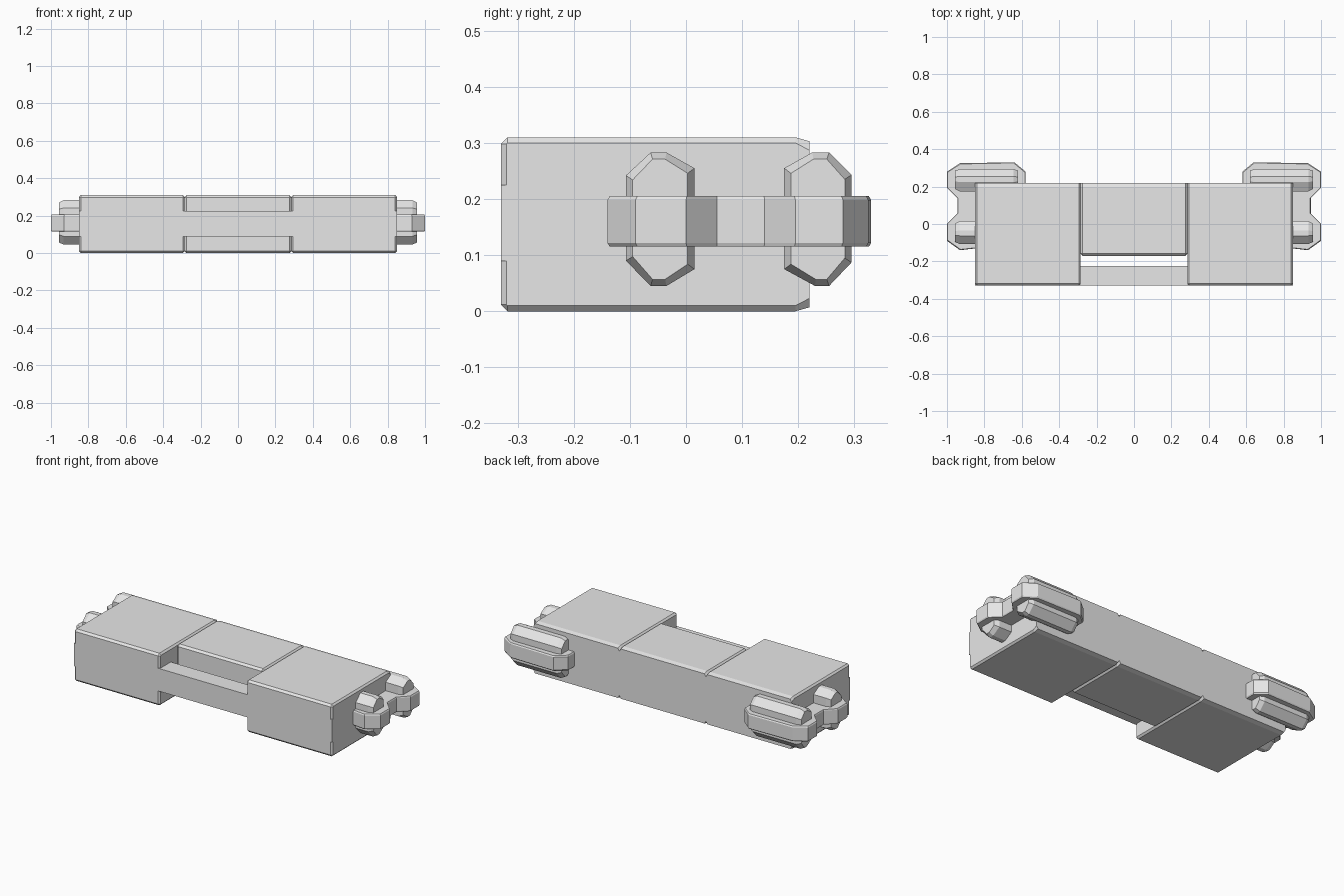
import bpy
import bmesh

if "Cube" in bpy.data.objects:
    bpy.data.objects.remove(bpy.data.objects["Cube"], do_unlink=True)

grey = bpy.data.materials.new("plain grey")
grey.use_nodes = True
grey.diffuse_color = (0.8, 0.8, 0.8, 1)
grey.node_tree.nodes["Principled BSDF"].inputs["Base Color"].default_value = grey.diffuse_color


def loft(name, rings):
    """Closed solid through matching rings of 3D points."""
    bm = bmesh.new()
    loops = [[bm.verts.new(p) for p in ring] for ring in rings]
    for a, b in zip(loops, loops[1:]):
        for i in range(len(a)):
            j = (i + 1) % len(a)
            bm.faces.new((a[i], a[j], b[j], b[i]))
    bm.faces.new(loops[0][::-1])
    bm.faces.new(loops[-1])
    bmesh.ops.recalc_face_normals(bm, faces=bm.faces)
    mesh = bpy.data.meshes.new(name)
    bm.to_mesh(mesh)
    bm.free()
    mesh.materials.append(grey)
    obj = bpy.data.objects.new(name, mesh)
    bpy.context.collection.objects.link(obj)
    return obj


def inset(points, d):
    """Shrink a 2D outline towards its centre by about d on each side."""
    us, vs = zip(*points)
    cu, cv = (min(us) + max(us)) / 2, (min(vs) + max(vs)) / 2
    su = 1 - 2 * d / (max(us) - min(us))
    sv = 1 - 2 * d / (max(vs) - min(vs))
    return [(cu + (u - cu) * su, cv + (v - cv) * sv) for u, v in points]


def mirror(obj):
    obj.modifiers.new("Mirror", "MIRROR").use_axis[0] = True
    return obj


# Main body: bevelled blocks swept along x
HEIGHT = 0.31
BEVEL = 0.01


def block(name, x0, x1, front):
    rings = []
    for x, d in ((x0, BEVEL), (x0 + BEVEL, 0), (x1 - BEVEL, 0), (x1, BEVEL)):
        low = [(front + d, 0.012), (front + 0.012, d), (0.195, d), (0.22, 0.007 + 1.6 * d)]
        outline = low + [(y, HEIGHT - z) for y, z in reversed(low)]
        rings.append([(x, y, z) for y, z in outline])
    return loft(name, rings)


mirror(block("side_block", 0.285, 0.85, -0.33))
block("middle_block", -0.285, 0.285, -0.17)

# Front bar bridging the two side blocks
loft("front_bar", [[(x, y, z) for y, z in
                    ((-0.33, 0.09), (-0.225, 0.09), (-0.225, 0.225), (-0.33, 0.225))]
                   for x in (-0.85, 0.85)])

# End clamp: flat hooked plate wrapping the end of the block
plate = [(0.8, -0.125), (0.93, -0.14), (1.0, -0.09), (1.0, 0.0), (0.945, 0.055),
         (0.945, 0.14), (1.0, 0.195), (1.0, 0.28), (0.93, 0.325), (0.64, 0.33),
         (0.58, 0.28), (0.58, 0.2), (0.8, 0.2)]
mirror(loft("clamp_plate", [[(x, y, z) for x, y in inset(plate, d)]
                            for z, d in ((0.115, 0.004), (0.122, 0), (0.198, 0), (0.205, 0.004))]))


# Eight-sided rods running along x through the clamp
def rod(name, x0, x1, outline):
    rings = []
    for x, d in ((x0, 0.012), (x0 + 0.025, 0), (x1 - 0.025, 0), (x1, 0.012)):
        rings.append([(x, y, z) for y, z in inset(outline, d)])
    return mirror(loft(name, rings))


rod("front_rod", 0.8, 0.957, [(-0.107, 0.09), (-0.063, 0.045), (-0.035, 0.045), (0.015, 0.075),
                              (0.015, 0.255), (-0.035, 0.283), (-0.063, 0.283), (-0.107, 0.242)])
rod("rear_rod", 0.62, 0.957, [(0.175, 0.075), (0.23, 0.045), (0.255, 0.045), (0.295, 0.087),
                              (0.295, 0.243), (0.255, 0.283), (0.225, 0.283), (0.175, 0.255)])
